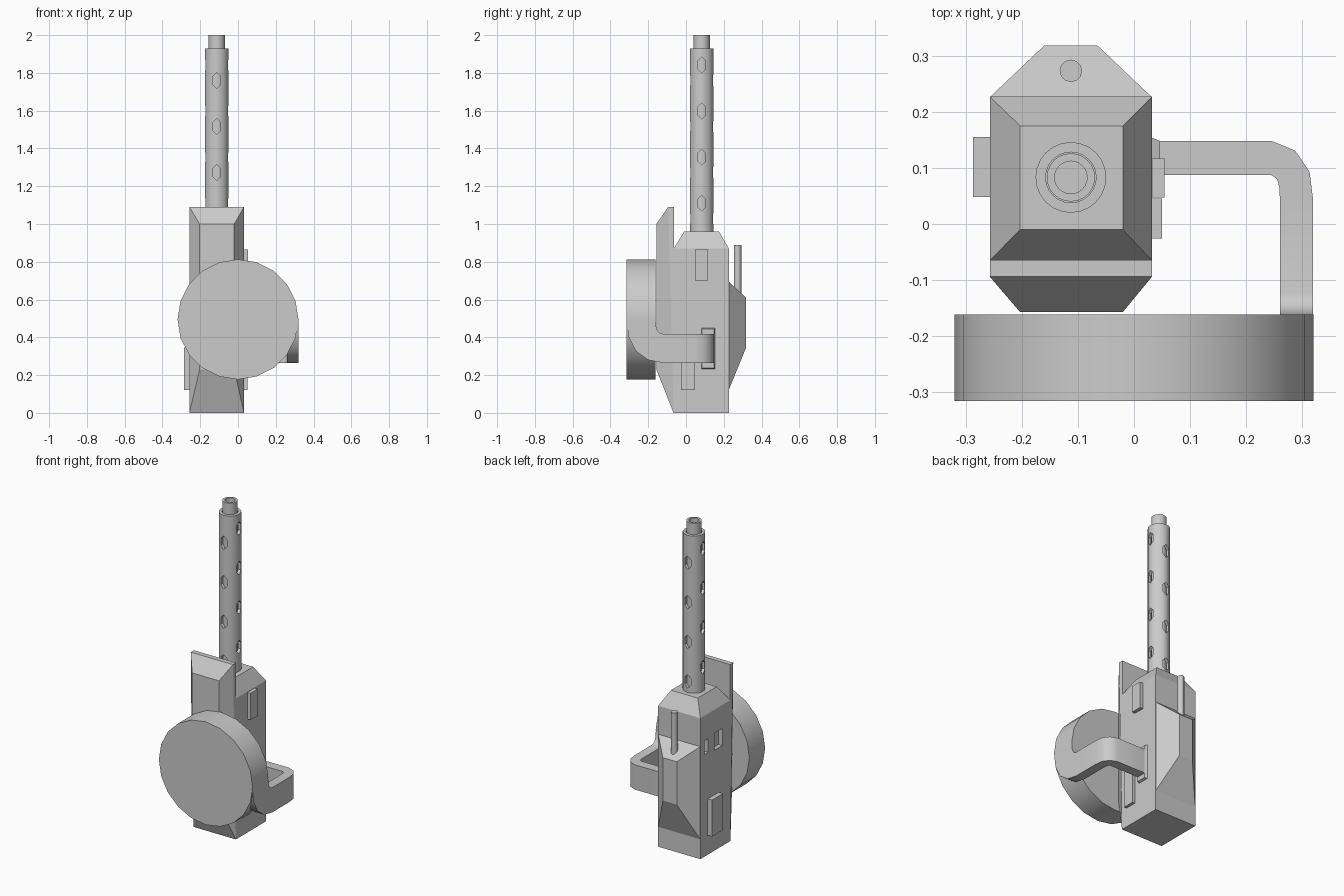
import bpy, bmesh, math

if "Cube" in bpy.data.objects:
    bpy.data.objects.remove(bpy.data.objects["Cube"])

CX, BY = -0.1125, 0.083          # body centre x, barrel centre y
X0, X1 = -0.257, 0.032           # body side faces


def loft(name, rings, closed=False, smooth=False):
    """Skin a run of equal-sized point rings; cap the ends or close the run."""
    bm = bmesh.new()
    vs = [[bm.verts.new(p) for p in r] for r in rings]
    n = len(vs[0])
    pairs = list(zip(vs, vs[1:])) + ([(vs[-1], vs[0])] if closed else [])
    for a, b in pairs:
        for i in range(n):
            j = (i + 1) % n
            bm.faces.new((a[i], a[j], b[j], b[i]))
    if not closed:
        bm.faces.new(vs[0])
        bm.faces.new(vs[-1])
    bmesh.ops.recalc_face_normals(bm, faces=bm.faces)
    me = bpy.data.meshes.new(name)
    bm.to_mesh(me)
    bm.free()
    ob = bpy.data.objects.new(name, me)
    bpy.context.collection.objects.link(ob)
    if smooth:
        shade(ob)
    return ob


def shade(ob):
    bpy.ops.object.select_all(action='DESELECT')
    ob.select_set(True)
    bpy.context.view_layer.objects.active = ob
    bpy.ops.object.shade_smooth_by_angle(angle=math.radians(40))


def rect_z(x0, x1, y0, y1, z):
    return [(x0, y0, z), (x1, y0, z), (x1, y1, z), (x0, y1, z)]


def rect_x(x, y0, y1, z0, z1):
    return [(x, y0, z0), (x, y1, z0), (x, y1, z1), (x, y0, z1)]


def rect_y(y, x0, x1, z0, z1):
    return [(x0, y, z0), (x1, y, z0), (x1, y, z1), (x0, y, z1)]


def box(name, x0, x1, y0, y1, z0, z1):
    return loft(name, [rect_z(x0, x1, y0, y1, z0), rect_z(x0, x1, y0, y1, z1)])


def lathe(name, x, y, profile, n=24, closed=False):
    rings = [[(x + r * math.cos(2 * math.pi * i / n),
               y + r * math.sin(2 * math.pi * i / n), z) for i in range(n)]
             for r, z in profile]
    return loft(name, rings, closed, smooth=True)


def cut(ob, cutter):
    cutter.hide_render = True
    cutter.hide_set(True)
    cutter.display_type = 'WIRE'
    m = ob.modifiers.new("cut", 'BOOLEAN')
    m.operation = 'DIFFERENCE'
    m.solver = 'EXACT'
    m.object = cutter


# Receiver body with chamfered top and two recesses on the left side
body = loft("receiver", [rect_z(X0, X1, -0.065, 0.227, 0),
                         rect_z(X0, X1, -0.065, 0.227, 0.87),
                         rect_z(-0.203, -0.02, -0.01, 0.175, 0.96)])
cut(body, box("recess_cutter_small", X0 - 0.05, X0 + 0.025, 0.15, 0.188, 0.63, 0.715))
cut(body, box("recess_cutter_large", X0 - 0.05, X0 + 0.025, 0.013, 0.09, 0.62, 0.725))

# Front plate with bevelled face
rim = rect_y(-0.094, X0, X1, 0, 1.09)
rim = [(x, -0.066 if z == 0 else y, z) for x, y, z in rim]
loft("front_plate", [rect_y(-0.064, X0, X1, 0, 1.09), rim,
                     rect_y(-0.157, -0.203, -0.02, 0.23, 1.0)])

# Rear housing and upright rod
loft("rear_housing", [rect_y(0.226, X0, X1, 0.12, 0.695),
                      rect_y(0.318, -0.16, -0.065, 0.345, 0.61)])
lathe("rear_rod", CX, 0.273, [(0.02, 0.55), (0.02, 0.89)], n=12)

# Side panels
box("left_panel", -0.287, X0 + 0.005, 0.048, 0.155, 0.12, 0.345)
box("right_upper_panel", X1 - 0.005, 0.054, 0.047, 0.117, 0.70, 0.865)
box("right_lower_panel", X1 - 0.005, 0.05, -0.026, 0.045, 0.12, 0.345)

# Drum, 20 sides
drum = [[(0.32 * math.cos(math.pi * i / 10), y,
          0.495 + 0.318 * math.sin(math.pi * i / 10)) for i in range(20)]
        for y in (-0.315, -0.161)]
loft("drum", drum, smooth=True)

# Feed chute: bends round in plan, then turns up into the drum
zb, zt = 0.265, 0.418
plan = [((0.02, 0.148), (0.02, 0.087)), ((0.245, 0.148), (0.245, 0.087)),
        ((0.287, 0.131), (0.255, 0.08)), ((0.313, 0.093), (0.259, 0.066)),
        ((0.319, 0.045), (0.26, 0.045))]
rings = [[(*o, zb), (*o, zt), (*i, zt), (*i, zb)] for o, i in plan]
rise = [((-0.122, zb), (-0.122, zt)), ((-0.20, 0.28), (-0.137, 0.422)),
        ((-0.265, 0.327), (-0.15, 0.434)), ((-0.303, 0.40), (-0.158, 0.455)),
        ((-0.315, 0.49), (-0.161, 0.49))]
rings += [[(0.319, *b), (0.319, *t), (0.26, *t), (0.26, *b)] for b, t in rise]
loft("feed_chute", rings, smooth=True)
loft("chute_collar", [rect_x(X1 - 0.005, 0.08, 0.156, 0.23, 0.45),
                      rect_x(0.046, 0.085, 0.148, 0.237, 0.443)])

# Barrel with bore, inside a perforated shroud
lathe("barrel", CX, BY, [(0.043, 0.94), (0.043, 2.0), (0.029, 2.0), (0.029, 1.8)])
shroud = lathe("barrel_shroud", CX, BY,
               [(0.063, 0.94), (0.063, 1.93), (0.045, 1.93), (0.045, 0.94)], closed=True)
hexagon = [(0.024 * math.sin(math.pi * i / 3), 0.042 * math.cos(math.pi * i / 3))
           for i in range(6)]
for k in range(4):
    z = 1.028 + 0.244 * k
    cut(shroud, loft(f"vent_cutter_front_{k}",
                     [[(CX + u, BY + d, z + v) for u, v in hexagon] for d in (-0.1, 0.1)]))
    cut(shroud, loft(f"vent_cutter_side_{k}",
                     [[(CX + d, BY + u, z + 0.082 + v) for u, v in hexagon] for d in (-0.1, 0.1)]))
